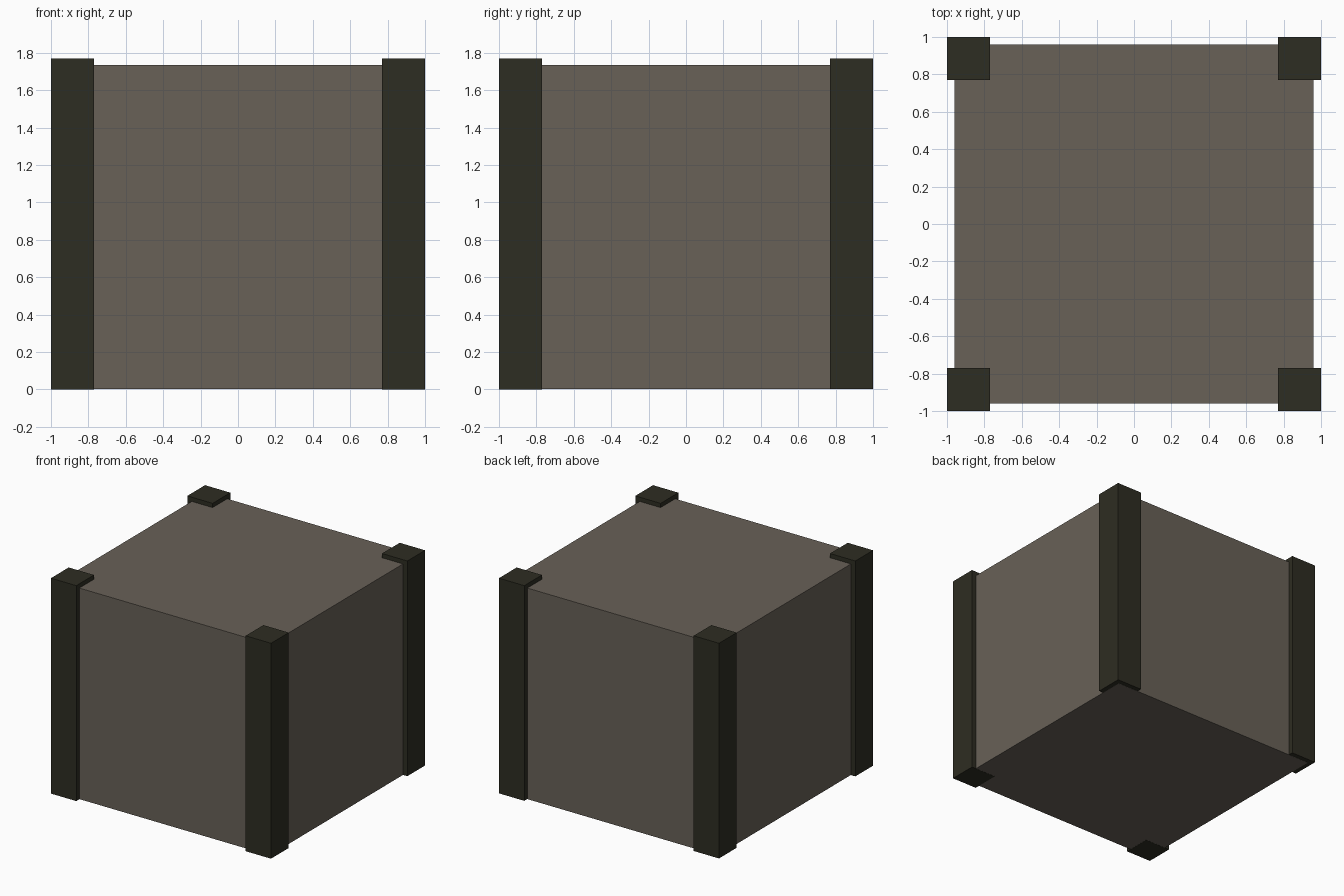
import bpy
import bmesh
from mathutils import Vector

default = bpy.data.objects.get("Cube")
if default:
    bpy.data.objects.remove(default, do_unlink=True)


def make_material(name, rgb):
    mat = bpy.data.materials.new(name)
    mat.use_nodes = True
    mat.diffuse_color = (*rgb, 1)
    mat.node_tree.nodes["Principled BSDF"].inputs["Base Color"].default_value = (*rgb, 1)
    return mat


def add_box(name, low, high, mat):
    """Axis-aligned flat-shaded box between two opposite corners."""
    low, high = Vector(low), Vector(high)
    bm = bmesh.new()
    bmesh.ops.create_cube(bm, size=1)
    bmesh.ops.scale(bm, vec=high - low, verts=bm.verts)
    mesh = bpy.data.meshes.new(name)
    bm.to_mesh(mesh)
    bm.free()
    mesh.materials.append(mat)
    obj = bpy.data.objects.new(name, mesh)
    obj.location = (low + high) / 2
    bpy.context.collection.objects.link(obj)
    return obj


panel = make_material("warm grey panel", (0.138, 0.119, 0.096))
dark = make_material("dark olive post", (0.027, 0.026, 0.016))

HALF, POST, POST_TOP = 1.0, 0.23, 1.77
BODY, BODY_TOP = 0.96, 1.735

# Main body, its underside a hair above the ground to keep faces from overlapping
add_box("body", (-BODY, -BODY, 0.001), (BODY, BODY, BODY_TOP), panel)

# Four corner posts standing slightly proud of the body
mid = HALF - POST / 2
for side, sx in (("left", 1), ("right", -1)):
    for end, sy, foot in (("front", -1, 0), ("back", 1, 0.002)):
        cx, cy, r = sx * mid, sy * mid, POST / 2
        add_box(f"{end}_{side}_post", (cx - r, cy - r, foot),
                (cx + r, cy + r, POST_TOP), dark)
